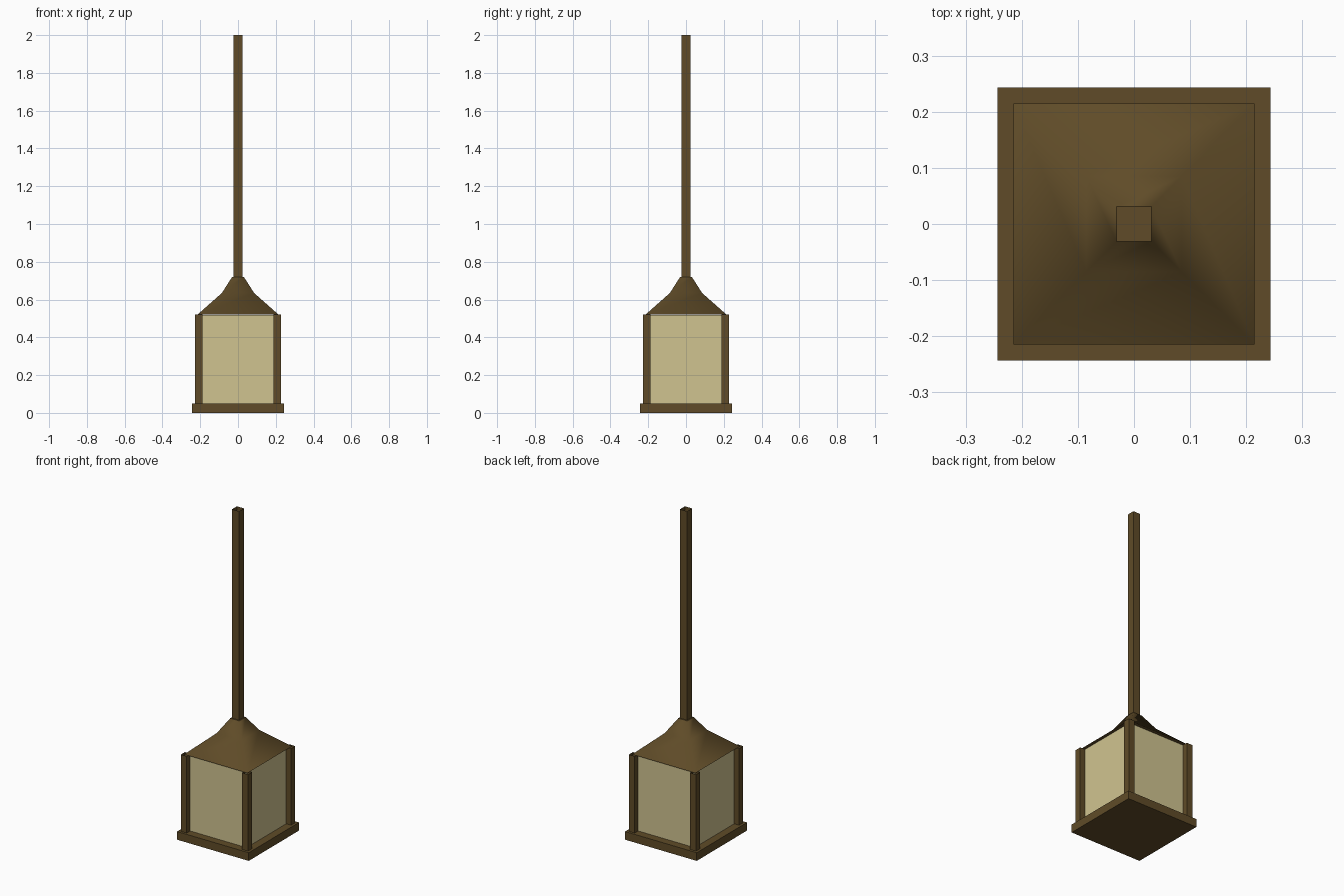
import bpy
import bmesh

cube = bpy.data.objects.get("Cube")
if cube:
    bpy.data.objects.remove(cube, do_unlink=True)


def make_material(name, rgb):
    mat = bpy.data.materials.new(name)
    mat.use_nodes = True
    colour = (*rgb, 1.0)
    mat.diffuse_color = colour
    mat.node_tree.nodes["Principled BSDF"].inputs["Base Color"].default_value = colour
    return mat


BROWN = make_material("dark bronze", (0.115, 0.071, 0.021))
CREAM = make_material("cream glass", (0.63, 0.55, 0.28))


def square_loft(name, profile, mat, centre=(0, 0), caps=True, smooth=False):
    """Stack square rings given as (half width, height) and skin them."""
    bm = bmesh.new()
    rings = []
    for half, z in profile:
        corners = ((-half, -half), (half, -half), (half, half), (-half, half))
        rings.append([bm.verts.new((centre[0] + x, centre[1] + y, z)) for x, y in corners])
    for low, high in zip(rings, rings[1:]):
        for i in range(4):
            j = (i + 1) % 4
            face = bm.faces.new((low[i], low[j], high[j], high[i]))
            face.smooth = smooth
    if caps:
        for ring in (rings[0][::-1], rings[-1]):
            cap = bm.faces.new(ring)
            for edge in cap.edges:
                edge.smooth = False
    mesh = bpy.data.meshes.new(name)
    bm.to_mesh(mesh)
    bm.free()
    mesh.materials.append(mat)
    obj = bpy.data.objects.new(name, mesh)
    bpy.context.collection.objects.link(obj)
    return obj


# Base slab and glowing box
square_loft("base", [(0.243, 0), (0.243, 0.05)], BROWN)
square_loft("glass_box", [(0.195, 0.05), (0.195, 0.519)], CREAM)

# Corner posts, open-ended tubes
for side_x, x in (("right", -0.208), ("left", 0.208)):
    for side_y, y in (("front", -0.208), ("back", 0.208)):
        square_loft(f"post_{side_y}_{side_x}", [(0.02, 0.05), (0.02, 0.52)],
                    BROWN, centre=(x, y), caps=False)

# Flared roof with soft corners
square_loft("roof", [(0.215, 0.52), (0.085, 0.635), (0.031, 0.72)], BROWN, smooth=True)

# Hanging rod, open-ended tube
square_loft("rod", [(0.024, 0.72), (0.024, 2.0)], BROWN, caps=False)
